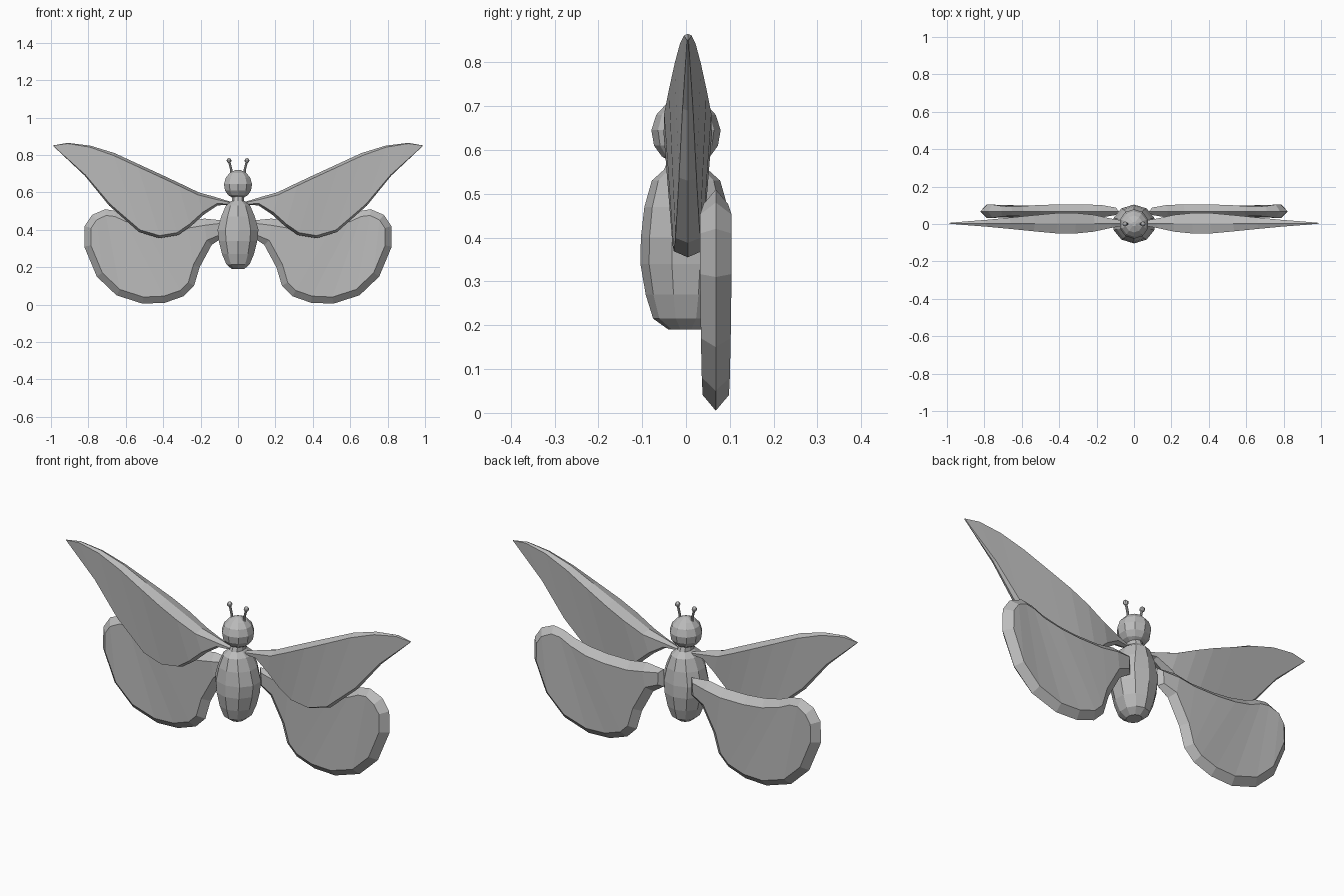
import bpy, bmesh, math
from mathutils import Vector, Matrix

if "Cube" in bpy.data.objects:
    bpy.data.objects.remove(bpy.data.objects["Cube"])

grey = bpy.data.materials.new("plain grey")
grey.diffuse_color = (0.5, 0.5, 0.5, 1)
grey.use_nodes = True
grey.node_tree.nodes["Principled BSDF"].inputs["Base Color"].default_value = grey.diffuse_color


def finish(name, bm):
    bmesh.ops.recalc_face_normals(bm, faces=bm.faces)
    me = bpy.data.meshes.new(name)
    bm.to_mesh(me)
    bm.free()
    me.materials.append(grey)
    ob = bpy.data.objects.new(name, me)
    bpy.context.collection.objects.link(ob)
    return ob


def lathe(name, profile, sides):
    """Profile rows: z, x radius, y radius."""
    bm = bmesh.new()
    rings = []
    for z, rx, ry in profile:
        rings.append([bm.verts.new((rx * math.cos(a), ry * math.sin(a), z))
                      for a in (math.tau * (i + .5) / sides for i in range(sides))])
    for a, b in zip(rings, rings[1:]):
        for i in range(sides):
            j = (i + 1) % sides
            bm.faces.new((a[i], a[j], b[j], b[i]))
    bm.faces.new(rings[0])
    bm.faces.new(rings[-1])
    return finish(name, bm)


def wing(name, top, bottom, y0, inset, side):
    """Top and bottom edges are paired rows: x, z, half thickness.
    A thin rim at y0 is bevelled in to a thick front and back panel."""
    n = len(top)
    loop = top + bottom[::-1]
    pts = [Vector((p[0], p[1])) for p in loop]
    m = len(pts)
    inner = []
    for i, p in enumerate(pts):
        d0 = (p - pts[i - 1]).normalized()
        d1 = (pts[(i + 1) % m] - p).normalized()
        d = (d0 + d1).normalized()
        inner.append(p + Vector((d.y, -d.x)) * inset * min(1, loop[i][2] / .03))
    bm = bmesh.new()
    rim = [bm.verts.new((side * p.x, y0, p.y)) for p in pts]
    for s in (-1, 1):
        cap = [bm.verts.new((side * q.x, y0 + s * loop[i][2], q.y))
               for i, q in enumerate(inner)]
        for i in range(m):
            j = (i + 1) % m
            bm.faces.new((rim[i], rim[j], cap[j], cap[i]))
        for i in range(n - 1):
            bm.faces.new((cap[i], cap[i + 1], cap[m - 2 - i], cap[m - 1 - i]))
    return finish(name, bm)


# body and head
lathe("body", [(.19, .035, .04), (.215, .065, .075), (.27, .09, .092), (.34, .108, .104),
               (.40, .115, .103), (.47, .095, .095), (.53, .068, .078), (.555, .035, .05),
               (.58, .035, .04)], 10)
lathe("head", [(.565, .02, .02), (.585, .055, .055), (.61, .073, .073), (.645, .079, .079),
               (.68, .068, .068), (.705, .045, .045), (.72, .012, .012)], 10)

fore_top = [(.04, .55, .012), (.12, .575, .025), (.21, .60, .045), (.31, .648, .055),
            (.41, .695, .054), (.53, .75, .043), (.66, .81, .03), (.79, .85, .018),
            (.91, .865, .009), (.99, .851, .002)]
fore_bottom = [(.04, .535, .012), (.11, .53, .022), (.18, .483, .035), (.25, .42, .037),
               (.32, .372, .035), (.42, .355, .032), (.53, .388, .028), (.69, .53, .02),
               (.82, .69, .012), (.985, .845, .002)]
hind_top = [(.08, .45, .02), (.18, .46, .034), (.27, .445, .036), (.40, .445, .036),
            (.50, .455, .034), (.59, .475, .027), (.65, .50, .025), (.71, .51, .028),
            (.78, .48, .036), (.82, .42, .036)]
hind_bottom = [(.08, .36, .02), (.14, .32, .03), (.205, .20, .03), (.235, .10, .03),
               (.29, .045, .03), (.39, .01, .03), (.51, .005, .03), (.65, .05, .032),
               (.755, .15, .034), (.822, .31, .036)]

for side, label in ((1, "right"), (-1, "left")):
    # wings
    wing(f"fore_wing_{label}", fore_top, fore_bottom, .004, .014, side)
    wing(f"hind_wing_{label}", hind_top, hind_bottom, .068, .036, side)

    # antenna stalk and knob
    bm = bmesh.new()
    path = [Vector((side * x, 0, z)) for x, z in ((.036, .69), (.036, .72), (.042, .745), (.048, .77))]
    for a, b in zip(path, path[1:]):
        d = b - a
        mat = Matrix.Translation((a + b) / 2) @ d.to_track_quat('Z', 'Y').to_matrix().to_4x4()
        bmesh.ops.create_cone(bm, segments=8, radius1=.006, radius2=.006, cap_ends=True,
                              depth=d.length + .003, matrix=mat)
    bmesh.ops.create_uvsphere(bm, u_segments=8, v_segments=6, radius=.013,
                              matrix=Matrix.Translation(path[-1]))
    finish(f"antenna_{label}", bm)
